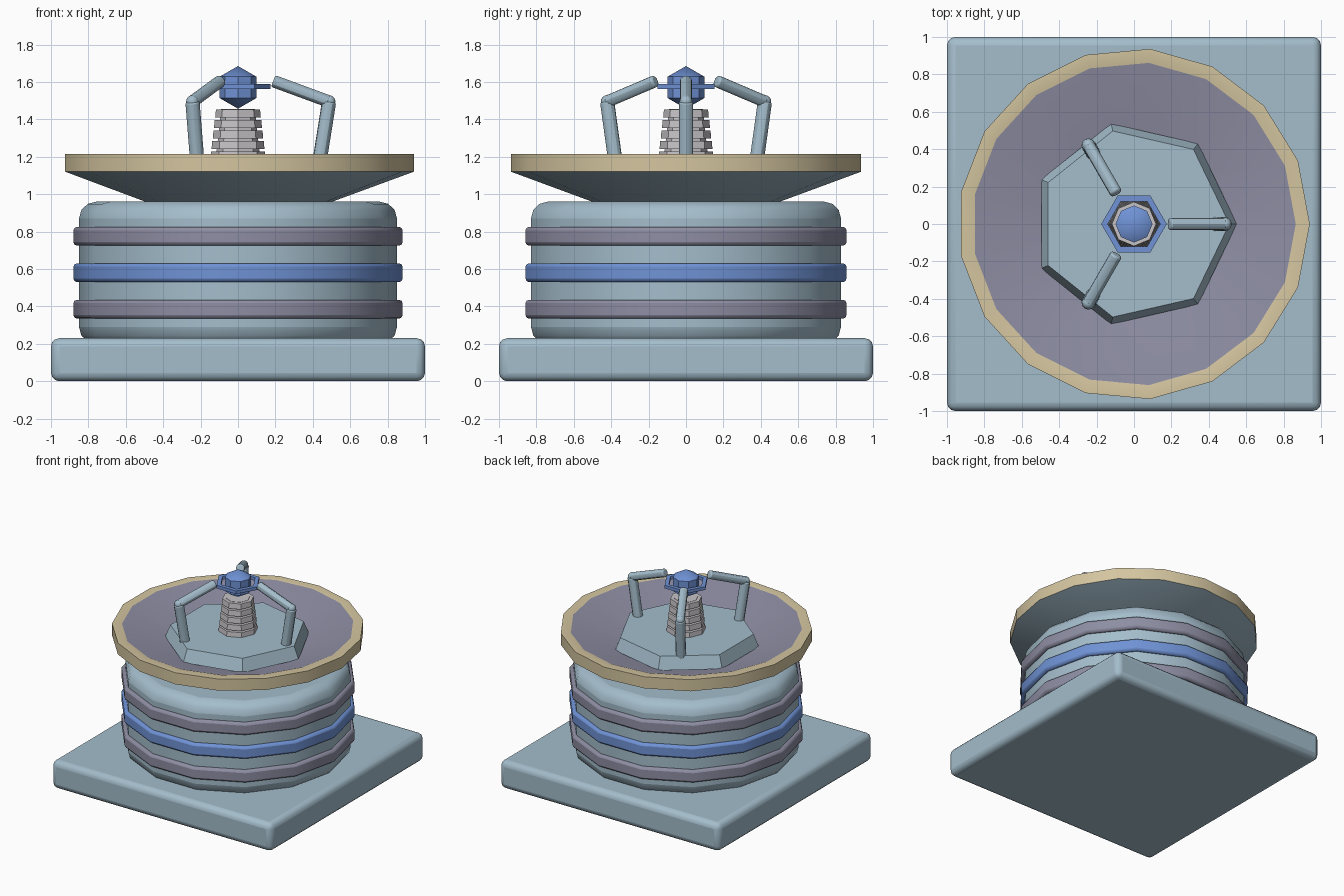
import bpy, bmesh, math
from mathutils import Vector, Matrix

if "Cube" in bpy.data.objects:
    bpy.data.objects.remove(bpy.data.objects["Cube"])


def mat(name, rgb):
    m = bpy.data.materials.new(name)
    m.diffuse_color = (*rgb, 1)
    m.use_nodes = True
    m.node_tree.nodes["Principled BSDF"].inputs["Base Color"].default_value = m.diffuse_color
    return m


STEEL = mat("pale steel blue", (0.37, 0.51, 0.60))
PURPLE = mat("purple grey", (0.27, 0.27, 0.37))
BLUE = mat("bright blue", (0.16, 0.29, 0.67))
TAN = mat("sand", (0.66, 0.56, 0.35))
GREY = mat("light grey", (0.57, 0.55, 0.57))


def finish(bm, name, mats, bevel=0, segs=2):
    bmesh.ops.recalc_face_normals(bm, faces=bm.faces[:])
    me = bpy.data.meshes.new(name)
    bm.to_mesh(me)
    bm.free()
    ob = bpy.data.objects.new(name, me)
    bpy.context.collection.objects.link(ob)
    for m in mats:
        me.materials.append(m)
    if bevel:
        b = ob.modifiers.new("bevel", 'BEVEL')
        b.width, b.segments = bevel, segs
        b.limit_method, b.angle_limit = 'ANGLE', 0.9
    bpy.ops.object.select_all(action='DESELECT')
    ob.select_set(True)
    bpy.context.view_layer.objects.active = ob
    bpy.ops.object.shade_smooth_by_angle(angle=math.radians(30))
    return ob


def lathe(name, profile, sides, mats, indices, closed=True):
    """Spin (radius, z) points, one vertex pointing along +x; one material index per segment."""
    bm = bmesh.new()
    rings = []
    for r, z in profile:
        if r == 0:
            rings.append([bm.verts.new((0, 0, z))] * sides)
        else:
            rings.append([bm.verts.new((r * math.cos(2 * math.pi * i / sides),
                                        r * math.sin(2 * math.pi * i / sides), z))
                          for i in range(sides)])
    n = len(rings)
    for k in range(n if closed else n - 1):
        a, b = rings[k], rings[(k + 1) % n]
        for i in range(sides):
            j = (i + 1) % sides
            vs = list(dict.fromkeys([a[i], a[j], b[j], b[i]]))
            if len(vs) > 2:
                bm.faces.new(vs).material_index = indices[k]
    return finish(bm, name, mats)


def drum(name, r, z0, z1, sides, m, bevel=0, segs=2, r_top=None):
    """Capped prism or frustum with a vertex along +x."""
    bm = bmesh.new()
    rings = [[bm.verts.new((q * math.cos(2 * math.pi * i / sides),
                            q * math.sin(2 * math.pi * i / sides), z)) for i in range(sides)]
             for q, z in ((r, z0), (r_top or r, z1))]
    for ring in rings:
        bm.faces.new(ring)
    for i in range(sides):
        j = (i + 1) % sides
        bm.faces.new((rings[0][i], rings[0][j], rings[1][j], rings[1][i]))
    return finish(bm, name, [m], bevel, segs)


def rod(name, a, b, r, m, bevel):
    a, b = Vector(a), Vector(b)
    d = b - a
    bm = bmesh.new()
    mx = Matrix.Translation((a + b) / 2) @ d.to_track_quat('Z', 'Y').to_matrix().to_4x4()
    bmesh.ops.create_cone(bm, cap_ends=True, segments=12, radius1=r, radius2=r,
                          depth=d.length, matrix=mx)
    return finish(bm, name, [m], bevel)


# square base
bm = bmesh.new()
bmesh.ops.create_cube(bm, size=1, matrix=Matrix.Translation((0, 0, 0.115))
                      @ Matrix.Diagonal((2, 2, 0.23, 1)))
finish(bm, "base", [STEEL], 0.045, 3)

# body with three bands
drum("body", 0.85, 0.2, 0.96, 14, STEEL, 0.09, 3)
for name, z, m in (("lower_band", 0.385, PURPLE), ("middle_band", 0.58, BLUE),
                   ("upper_band", 0.775, PURPLE)):
    drum(name, 0.88, z - 0.05, z + 0.05, 14, m, 0.018)

# dish: outer cone, sand rim, inner bowl
lathe("dish", [(0, 0.94), (0.45, 0.94), (0.94, 1.12), (0.94, 1.215), (0.865, 1.215),
               (0.40, 1.04), (0, 1.04)], 17, [STEEL, TAN, PURPLE],
      [0, 0, 1, 1, 2, 2], closed=False)

# seven-sided platform inside the dish
drum("platform", 0.55, 1.09, 1.19, 7, STEEL, r_top=0.51)

# ribbed insulator stack
drum("insulator_core", 0.12, 1.18, 1.455, 8, GREY, r_top=0.09)
for i in range(5):
    z = 1.185 + i * 0.056
    r = 0.148 - i * 0.0065
    drum("insulator_rib", r, z, z + 0.044, 8, GREY, r_top=r - 0.004)

# crystal and its ring
bm = bmesh.new()
bmesh.ops.create_uvsphere(bm, u_segments=8, v_segments=3, radius=0.114,
                          matrix=Matrix.Translation((0, 0, 1.571)))
finish(bm, "crystal", [BLUE])
lathe("crystal_ring", [(0.14, 1.562), (0.175, 1.562), (0.175, 1.588), (0.14, 1.588)],
      6, [BLUE], [0] * 4)

# three bent arms reaching toward the crystal
for k in range(3):
    rot = Matrix.Rotation(math.radians(120 * k), 3, 'Z')
    foot, elbow, tip = (rot @ Vector(p) for p in ((0.432, 0, 1.15), (0.487, 0, 1.495),
                                                  (0.188, 0, 1.605)))
    rod("lower_arm", foot, elbow, 0.038, STEEL, 0.01)
    rod("upper_arm", elbow, tip, 0.033, STEEL, 0.01)
    bm = bmesh.new()
    bmesh.ops.create_uvsphere(bm, u_segments=12, v_segments=8, radius=0.034,
                              matrix=Matrix.Translation(elbow))
    finish(bm, "elbow_joint", [STEEL])
